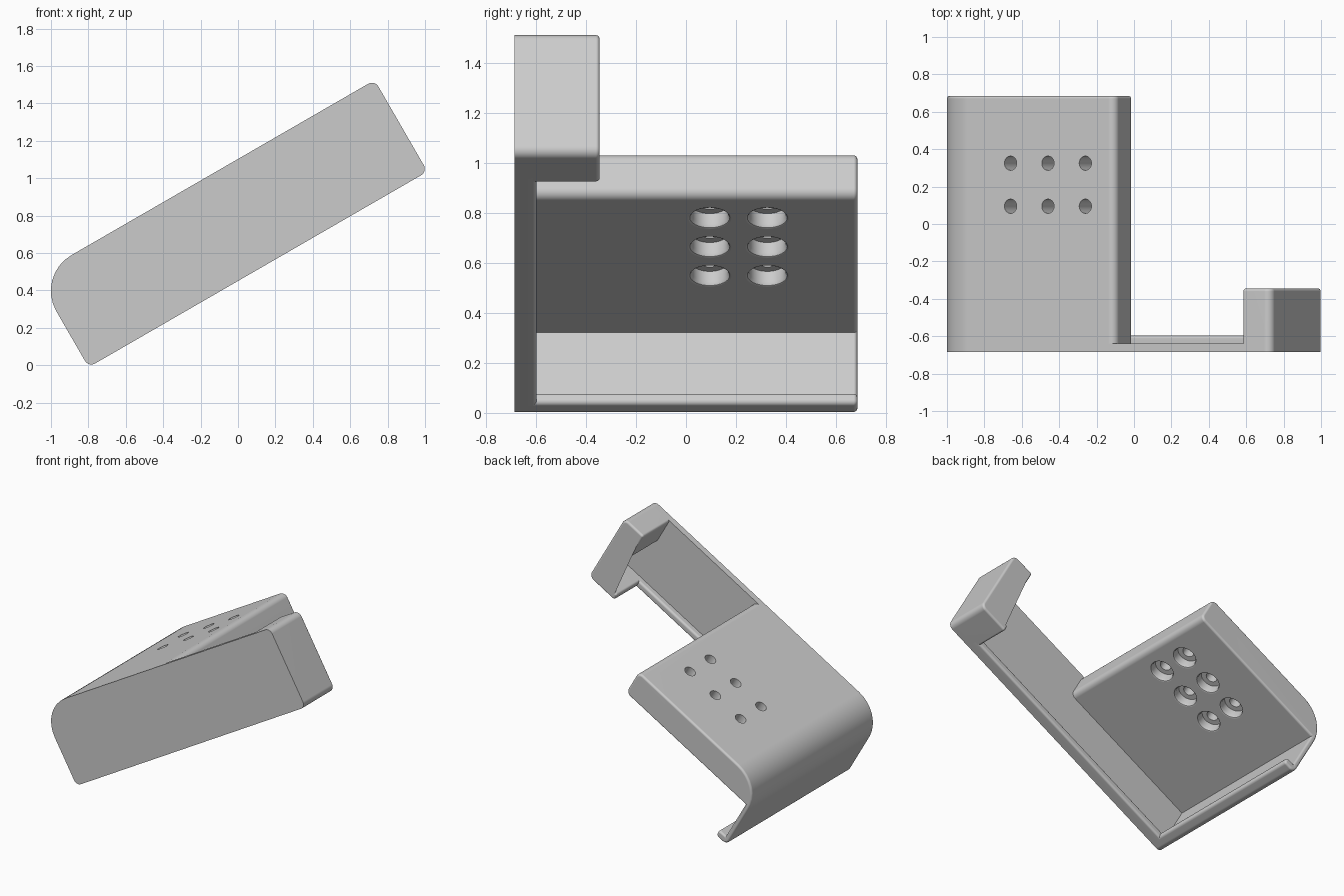
import bpy, bmesh, math
from mathutils import Vector

if "Cube" in bpy.data.objects:
    bpy.data.objects.remove(bpy.data.objects["Cube"], do_unlink=True)

grey = bpy.data.materials.new("light grey plastic")
grey.use_nodes = True
grey.diffuse_color = (0.6, 0.6, 0.6, 1)
grey.node_tree.nodes["Principled BSDF"].inputs["Base Color"].default_value = (0.6, 0.6, 0.6, 1)

TILT = math.radians(-30)
# Main planes in the tilted frame (x = along the arm, z = across it)
U0, U1 = -0.697, 1.395          # closed end, hook end
V0, V1 = 0.39, 0.955            # underside, top
PLATE_V, LIP_V = 0.752, 0.44    # underside of plate, top of lip
FRONT, WALL, LIP_Y, HOOK_Y, BACK = -0.685, -0.64, -0.597, -0.345, 0.685


def rounded(corners, steps=8):
    """Corner list (u, v, radius) of a right-angled outline -> outline points."""
    pts = []
    for i, (u, v, r) in enumerate(corners):
        p = Vector((u, v))
        if r == 0:
            pts.append(p)
            continue
        a = (Vector(corners[i - 1][:2]) - p).normalized()
        b = (Vector(corners[(i + 1) % len(corners)][:2]) - p).normalized()
        c = p + (a + b) * r
        for k in range(steps + 1):
            t = math.pi / 2 * k / steps
            pts.append(c - r * (b * math.cos(t) + a * math.sin(t)))
    return pts


def add_object(name, bm):
    bmesh.ops.recalc_face_normals(bm, faces=bm.faces)
    mesh = bpy.data.meshes.new(name)
    bm.to_mesh(mesh)
    bm.free()
    mesh.materials.append(grey)
    ob = bpy.data.objects.new(name, mesh)
    ob.rotation_euler.y = TILT
    bpy.context.collection.objects.link(ob)
    return ob


def prism(name, corners, y0, y1, rim=0.0):
    """Extrude an outline along y, rounding the rim of its back end."""
    bm = bmesh.new()
    face = bm.faces.new([bm.verts.new((p.x, y0, p.y)) for p in rounded(corners)])
    ext = bmesh.ops.extrude_face_region(bm, geom=[face], use_keep_orig=True)["geom"]
    top = [g for g in ext if isinstance(g, bmesh.types.BMVert)]
    bmesh.ops.translate(bm, verts=top, vec=(0, y1 - y0, 0))
    bmesh.ops.recalc_face_normals(bm, faces=bm.faces)
    if rim:
        edges = [e for e in bm.edges if all(abs(v.co.y - y1) < 1e-5 for v in e.verts)]
        bmesh.ops.bevel(bm, geom=edges, offset=rim, segments=4, profile=0.5,
                        affect='EDGES', clamp_overlap=False)
    return add_object(name, bm)


def activate(ob):
    bpy.ops.object.select_all(action='DESELECT')
    ob.select_set(True)
    bpy.context.view_layer.objects.active = ob


# Long front wall
front_wall = prism("front_wall", [
    (U0, V0, 0.04), (U1, V0, 0.04), (U1, V1, 0.04), (U0, V1, 0.22)], FRONT, WALL)

# Thick plate, thin curved end wall and its inner lip
plate = prism("mounting_plate", [
    (U0, V0, 0.04), (-0.60, V0, 0.02), (-0.60, LIP_V, 0.015), (-0.66, LIP_V, 0),
    (-0.66, PLATE_V, 0), (0.433, PLATE_V, 0.04), (0.433, V1, 0.04), (U0, V1, 0.22)],
    WALL, BACK, 0.015)

# Lip along the underside of the front wall
front_lip = prism("front_lip", [
    (-0.63, V0, 0), (1.20, V0, 0), (1.20, LIP_V, 0), (-0.63, LIP_V, 0)],
    WALL, LIP_Y, 0.015)

# Hook at the far end, with a thick top and a thin bottom lip
hook = prism("end_hook", [
    (1.164, V0, 0.015), (U1, V0, 0.04), (U1, V1, 0.04), (1.22, V1, 0.015),
    (1.22, PLATE_V, 0.015), (1.35, PLATE_V, 0), (1.35, LIP_V, 0), (1.164, LIP_V, 0.015)],
    WALL, HOOK_Y, 0.015)

# Six counterbored screw holes with softened rims
rings = [(0.090, PLATE_V - 0.02), (0.090, PLATE_V - 0.001), (0.080, PLATE_V + 0.004),
         (0.073, PLATE_V + 0.017), (0.073, PLATE_V + 0.065),
         (0.038, PLATE_V + 0.065), (0.038, V1 + 0.05)]
N = 32
bm = bmesh.new()
for u in (-0.211, 0.020, 0.251):
    for y in (0.095, 0.325):
        loops = [[bm.verts.new((u + r * math.cos(2 * math.pi * k / N),
                                y + r * math.sin(2 * math.pi * k / N), v))
                  for k in range(N)] for r, v in rings]
        for lo, hi in zip(loops, loops[1:]):
            for k in range(N):
                j = (k + 1) % N
                bm.faces.new((lo[k], lo[j], hi[j], hi[k]))
        bm.faces.new(loops[0][::-1])
        bm.faces.new(loops[-1])
cutter = add_object("hole_cutter", bm)
cutter.hide_render = True

cut = plate.modifiers.new("holes", 'BOOLEAN')
cut.object = cutter
cut.operation = 'DIFFERENCE'
cut.solver = 'EXACT'
activate(plate)
bpy.ops.object.modifier_apply(modifier=cut.name)
bpy.data.objects.remove(cutter, do_unlink=True)

# Smooth the rounded edges while keeping flat faces flat
for ob in (front_wall, plate, front_lip, hook):
    activate(ob)
    bpy.ops.object.shade_smooth_by_angle(angle=math.radians(35))
    weighted = ob.modifiers.new("weighted_normals", 'WEIGHTED_NORMAL')
    weighted.keep_sharp = True
